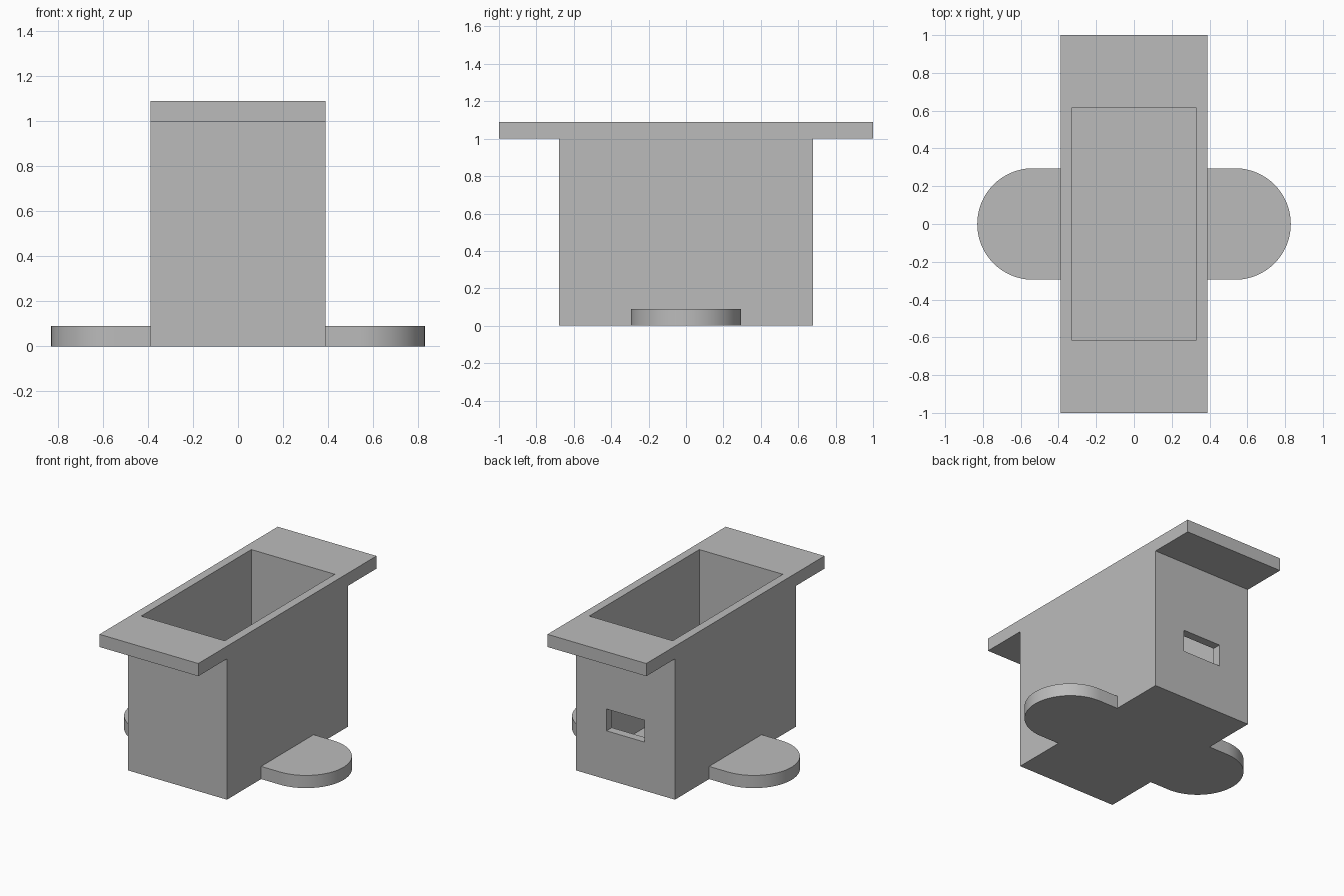
import bpy
import bmesh
import math
from mathutils import Matrix, Vector

default_cube = bpy.data.objects.get("Cube")
if default_cube:
    bpy.data.objects.remove(default_cube, do_unlink=True)

HALF_WIDTH, HALF_BODY, HALF_RIM = 0.388, 0.678, 1.0
RIM_BOTTOM, TOP = 1.0, 1.09
WALL = 0.06
TAB_RADIUS, TAB_CENTRE, TAB_HEIGHT = 0.295, 0.535, 0.09

grey = bpy.data.materials.new("plain grey")
grey.use_nodes = True
colour = (0.5, 0.5, 0.5, 1)
grey.diffuse_color = colour
grey.node_tree.nodes["Principled BSDF"].inputs["Base Color"].default_value = colour


def prism(name, points, direction):
    """Extrude a closed outline into a solid."""
    bm = bmesh.new()
    face = bm.faces.new([bm.verts.new(p) for p in points])
    result = bmesh.ops.extrude_face_region(bm, geom=[face])
    moved = [g for g in result["geom"] if isinstance(g, bmesh.types.BMVert)]
    bmesh.ops.translate(bm, verts=moved, vec=Vector(direction))
    bmesh.ops.recalc_face_normals(bm, faces=bm.faces)
    return make_object(name, bm)


def box(name, low, high):
    low, high = Vector(low), Vector(high)
    bm = bmesh.new()
    bmesh.ops.create_cube(bm, size=1, matrix=Matrix.Translation((low + high) / 2)
                          @ Matrix.Diagonal((*(high - low), 1)))
    return make_object(name, bm)


def make_object(name, bm):
    mesh = bpy.data.meshes.new(name)
    bm.to_mesh(mesh)
    bm.free()
    mesh.materials.append(grey)
    obj = bpy.data.objects.new(name, mesh)
    bpy.context.collection.objects.link(obj)
    return obj


def combine(target, other, operation):
    """Apply a boolean and remove the helper solid."""
    other.hide_render = True
    mod = target.modifiers.new(operation.title(), "BOOLEAN")
    mod.operation, mod.solver, mod.object = operation, "EXACT", other
    bpy.context.view_layer.objects.active = target
    bpy.ops.object.modifier_apply(modifier=mod.name)
    bpy.data.objects.remove(other, do_unlink=True)


# Body with overhanging rim: a T profile swept across the width
half = [(HALF_BODY, 0), (HALF_BODY, RIM_BOTTOM), (HALF_RIM, RIM_BOTTOM), (HALF_RIM, TOP)]
outline = half + [(-y, z) for y, z in reversed(half)]
bin_body = prism("bin_body", [(-HALF_WIDTH, y, z) for y, z in outline],
                 (2 * HALF_WIDTH, 0, 0))

# Rounded foot slab that sticks out on both sides
STEPS = 48
arc = []
for side in (1, -1):
    for i in range(STEPS + 1):
        a = math.pi * (i / STEPS - 0.5)
        arc.append((side * (TAB_CENTRE + TAB_RADIUS * math.cos(a)),
                    side * TAB_RADIUS * math.sin(a), 0))
combine(bin_body, prism("foot_slab", arc, (0, 0, TAB_HEIGHT)), "UNION")

# Open cavity, leaving a floor and four walls
cavity_x, cavity_y = HALF_WIDTH - WALL, HALF_BODY - WALL
combine(bin_body, box("cavity", (-cavity_x, -cavity_y, WALL),
                      (cavity_x, cavity_y, TOP + 0.1)), "DIFFERENCE")

# Slot through the back wall
combine(bin_body, box("slot", (-0.15, cavity_y - 0.05, 0.345),
                      (0.15, HALF_BODY + 0.05, 0.5)), "DIFFERENCE")

# Smooth only the rounded foot edges
bpy.ops.object.select_all(action="DESELECT")
bin_body.select_set(True)
bpy.context.view_layer.objects.active = bin_body
bpy.ops.object.shade_smooth_by_angle(angle=math.radians(30))
